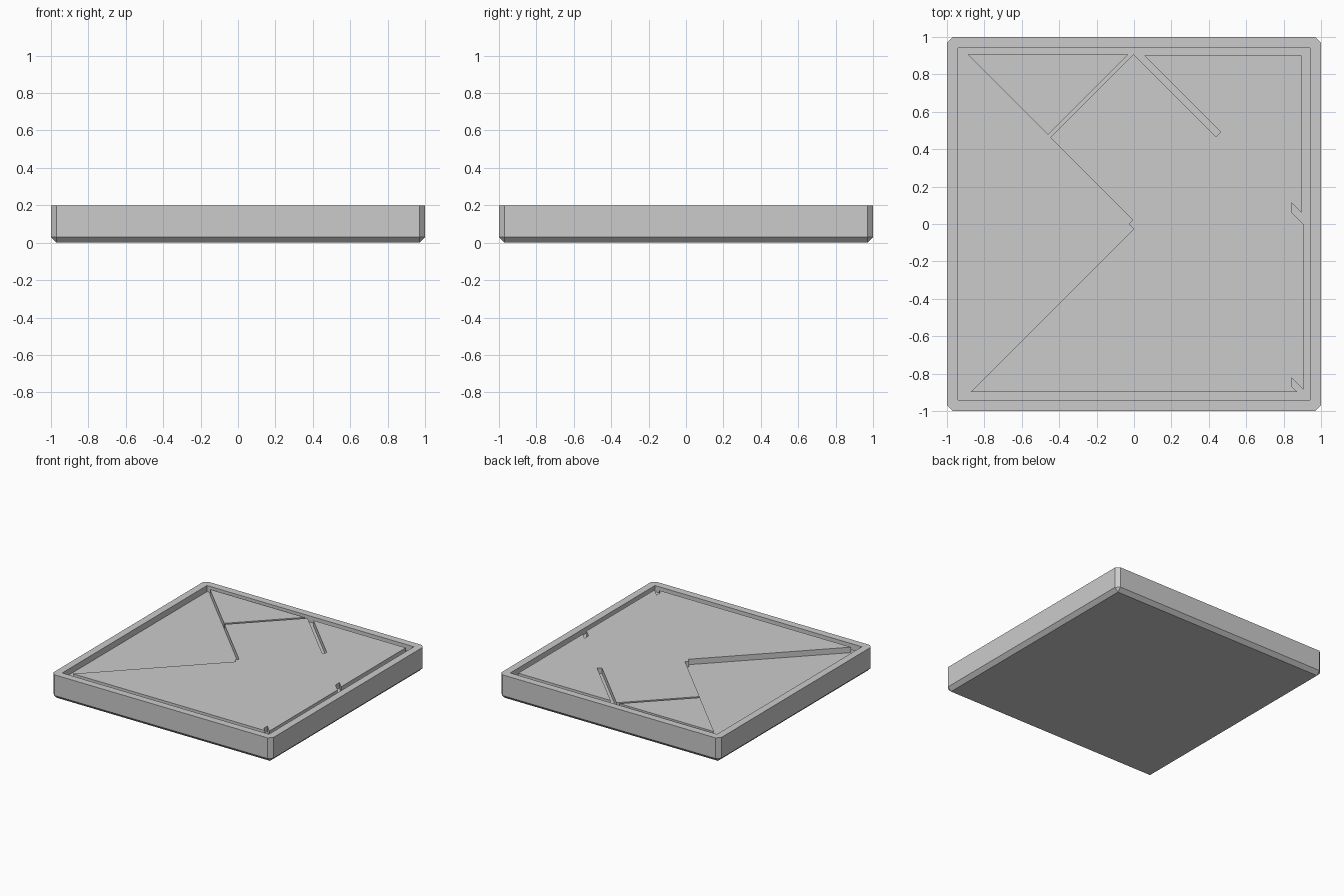
import bpy, bmesh
from mathutils import Matrix, Vector

if "Cube" in bpy.data.objects:
    bpy.data.objects.remove(bpy.data.objects["Cube"])

FLOOR, TOP, RIM = 0.15, 0.195, 0.2


def add_object(name, bm):
    bmesh.ops.recalc_face_normals(bm, faces=bm.faces)
    mesh = bpy.data.meshes.new(name)
    bm.to_mesh(mesh)
    bm.free()
    obj = bpy.data.objects.new(name, mesh)
    bpy.context.collection.objects.link(obj)
    return obj


def box(size, z0, z1):
    bm = bmesh.new()
    m = Matrix.Translation((0, 0, (z0 + z1) / 2)) @ Matrix.Diagonal((size, size, z1 - z0, 1))
    bmesh.ops.create_cube(bm, size=1, matrix=m)
    return bm


def piece(name, outline):
    """Flat puzzle piece extruded from the tray floor."""
    bm = bmesh.new()
    face = bm.faces.new([bm.verts.new((x, y, FLOOR)) for x, y in outline])
    out = bmesh.ops.extrude_face_region(bm, geom=[face], use_keep_orig=True)
    verts = [g for g in out["geom"] if isinstance(g, bmesh.types.BMVert)]
    bmesh.ops.translate(bm, verts=verts, vec=Vector((0, 0, TOP - FLOOR)))
    return add_object(name, bm)


# Tray: block chamfered on its vertical and bottom edges
bm = box(2, 0, RIM)
edges = [e for e in bm.edges if any(v.co.z < RIM / 2 for v in e.verts)]
bmesh.ops.bevel(bm, geom=edges, offset=0.03, segments=1, profile=0.5, affect='EDGES')
tray = add_object("tray", bm)

# Square recess in the tray
cutter = add_object("recess_cutter", box(1.88, FLOOR, RIM + 0.1))
cutter.hide_render = True
mod = tray.modifiers.new("recess", 'BOOLEAN')
mod.operation = 'DIFFERENCE'
mod.solver = 'EXACT'
mod.object = cutter
bpy.context.view_layer.objects.active = tray
bpy.ops.object.modifier_apply(modifier=mod.name)
bpy.data.objects.remove(cutter)

# Seven puzzle pieces
piece("large_triangle_front", [(-0.872, -0.897), (0.872, -0.897), (0, -0.025)])
piece("large_triangle_right", [(-0.028, 0), (0.842, -0.87), (0.842, 0.87)])
piece("medium_triangle", [(0.055, 0.9), (0.895, 0.06), (0.895, 0.9)])
piece("small_triangle_back", [(-0.89, 0.907), (-0.46, 0.477), (-0.03, 0.907)])
piece("small_triangle_centre", [(0.02, 0), (0.44, -0.42), (0.44, 0.42)])
piece("square", [(-0.003, 0.907), (-0.447, 0.463), (-0.003, 0.019), (0.441, 0.463)])
piece("parallelogram", [(0.905, 0), (0.46, 0.445), (0.46, -0.44), (0.905, -0.885)])
